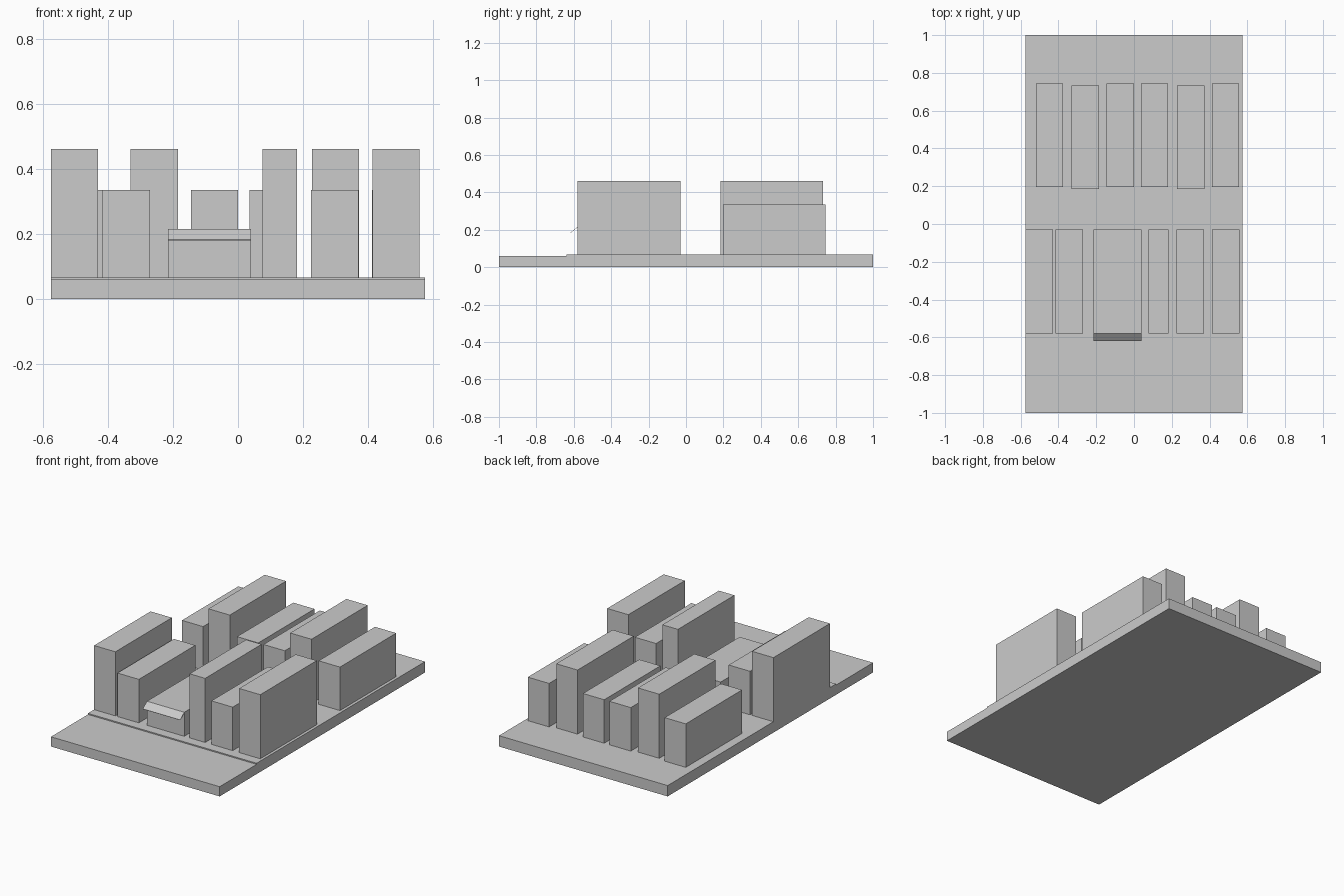
import bpy, bmesh

if "Cube" in bpy.data.objects:
    bpy.data.objects.remove(bpy.data.objects["Cube"])


def prism(name, profile, x0, x1):
    """Extrude a closed (y, z) profile from x0 to x1."""
    bm = bmesh.new()
    face = bm.faces.new([bm.verts.new((x0, y, z)) for y, z in profile])
    new = bmesh.ops.extrude_face_region(bm, geom=[face])["geom"]
    verts = [g for g in new if isinstance(g, bmesh.types.BMVert)]
    bmesh.ops.translate(bm, verts=verts, vec=(x1 - x0, 0, 0))
    bmesh.ops.recalc_face_normals(bm, faces=bm.faces)
    mesh = bpy.data.meshes.new(name)
    bm.to_mesh(mesh)
    bm.free()
    obj = bpy.data.objects.new(name, mesh)
    bpy.context.collection.objects.link(obj)
    return obj


def block(name, x0, x1, y0, y1, z0, z1):
    return prism(name, [(y0, z0), (y1, z0), (y1, z1), (y0, z1)], x0, x1)


GROUND, LOW, MID, TALL = 0.067, 0.215, 0.335, 0.462

# Ground slab with a shallow kerb step down to the street
prism("street_base", [(-1, 0), (1, 0), (1, GROUND), (-0.64, GROUND),
                      (-0.64, 0.06), (-1, 0.06)], -0.575, 0.575)

# Front row of buildings
front = [(-0.575, -0.43, TALL), (-0.416, -0.27, MID), (-0.215, 0.04, LOW),
         (0.076, 0.182, TALL), (0.225, 0.37, MID), (0.414, 0.558, TALL)]
for i, (x0, x1, top) in enumerate(front):
    block(f"front_building_{i + 1}", x0, x1, -0.58, -0.03, GROUND, top)

# Back row of buildings, the tall ones set slightly forward
back = [(-0.52, -0.376, MID), (-0.33, -0.185, TALL), (-0.145, 0.0, MID),
        (0.036, 0.181, MID), (0.227, 0.372, TALL), (0.412, 0.557, MID)]
for i, (x0, x1, top) in enumerate(back):
    y0 = 0.184 if top == TALL else 0.197
    block(f"back_building_{i + 1}", x0, x1, y0, y0 + 0.548, GROUND, top)

# Thin sloping awning over the low shop front
prism("awning", [(-0.58, 0.215), (-0.62, 0.183), (-0.62, 0.181), (-0.58, 0.213)],
      -0.215, 0.04)
